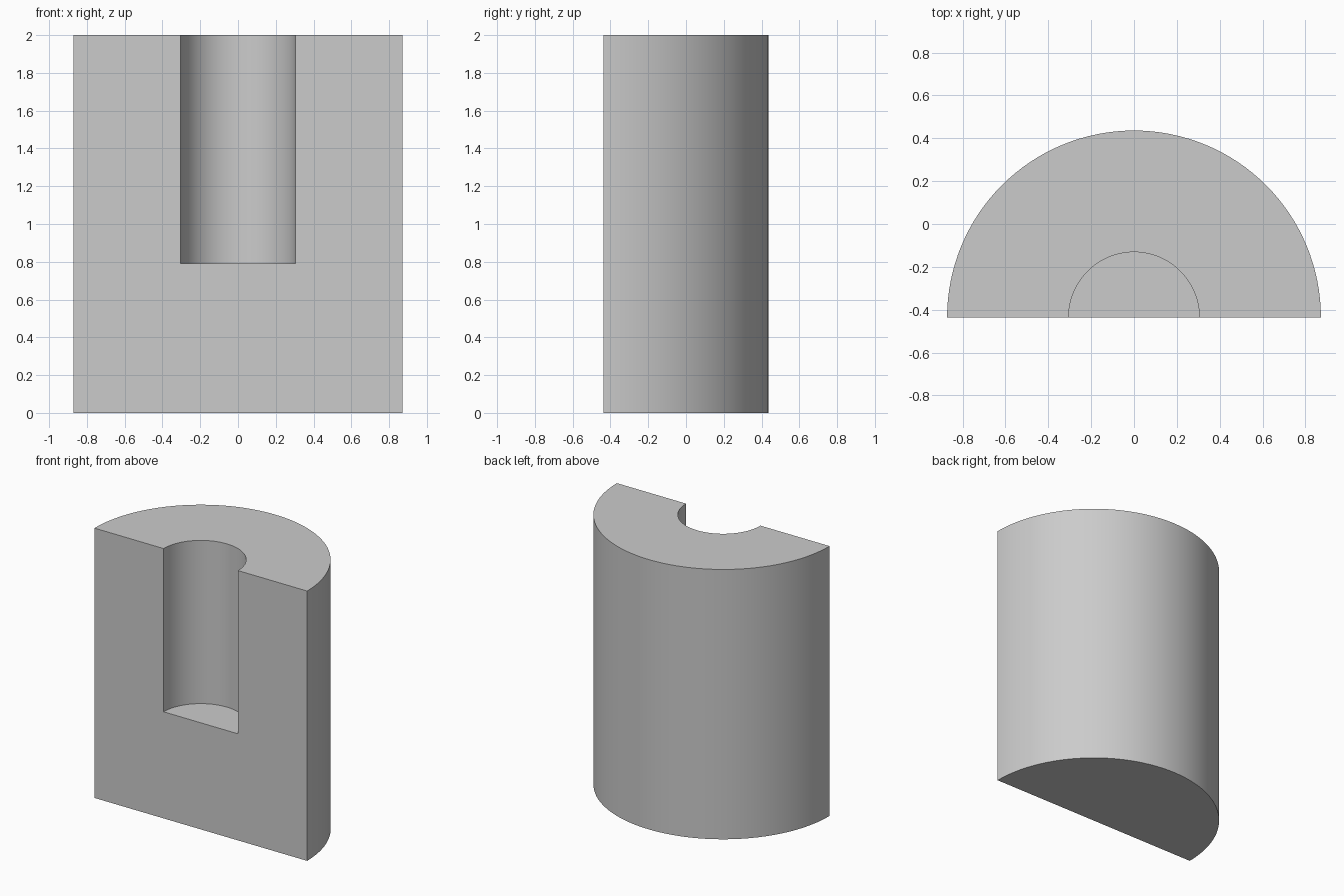
import bpy
import bmesh
from math import sin, cos, pi, radians

cube = bpy.data.objects.get("Cube")
if cube:
    bpy.data.objects.remove(cube, do_unlink=True)

RADIUS, BORE_RADIUS = 0.872, 0.305
HEIGHT, BORE_FLOOR = 2.0, 0.79
FRONT_Y = -RADIUS / 2
SEGMENTS = 64

bm = bmesh.new()


def half_circle(radius, z):
    """Row of vertices from the left end round the back to the right end."""
    angles = [pi * i / SEGMENTS for i in range(SEGMENTS + 1)]
    return [bm.verts.new((radius * cos(a), FRONT_Y + radius * sin(a), z)) for a in angles]


def wall(lower, upper):
    """Curved wall between two matching half circles."""
    for i in range(SEGMENTS):
        bm.faces.new((lower[i], lower[i + 1], upper[i + 1], upper[i]))


base = half_circle(RADIUS, 0)
rim = half_circle(RADIUS, HEIGHT)
bore_floor = half_circle(BORE_RADIUS, BORE_FLOOR)
bore_rim = half_circle(BORE_RADIUS, HEIGHT)

# Curved outside and bore walls
wall(base, rim)
wall(bore_floor, bore_rim)

# Underside, bore floor and half-ring top
bm.faces.new(base)
bm.faces.new(bore_floor)
bm.faces.new(rim + bore_rim[::-1])

# Flat section face with the bore notch
bm.faces.new((base[0], rim[0], bore_rim[0], bore_floor[0],
              bore_floor[-1], bore_rim[-1], rim[-1], base[-1]))
bmesh.ops.recalc_face_normals(bm, faces=bm.faces)

mesh = bpy.data.meshes.new("half_cylinder_with_bore")
bm.to_mesh(mesh)
bm.free()
body = bpy.data.objects.new("half_cylinder_with_bore", mesh)
bpy.context.collection.objects.link(body)

# Plain grey material
grey = bpy.data.materials.new("light_grey")
grey.use_nodes = True
colour = (0.6, 0.6, 0.6, 1)
grey.diffuse_color = colour
grey.node_tree.nodes["Principled BSDF"].inputs["Base Color"].default_value = colour
mesh.materials.append(grey)

# Smooth curves, sharp rims
bpy.ops.object.select_all(action="DESELECT")
body.select_set(True)
bpy.context.view_layer.objects.active = body
bpy.ops.object.shade_smooth_by_angle(angle=radians(30))
